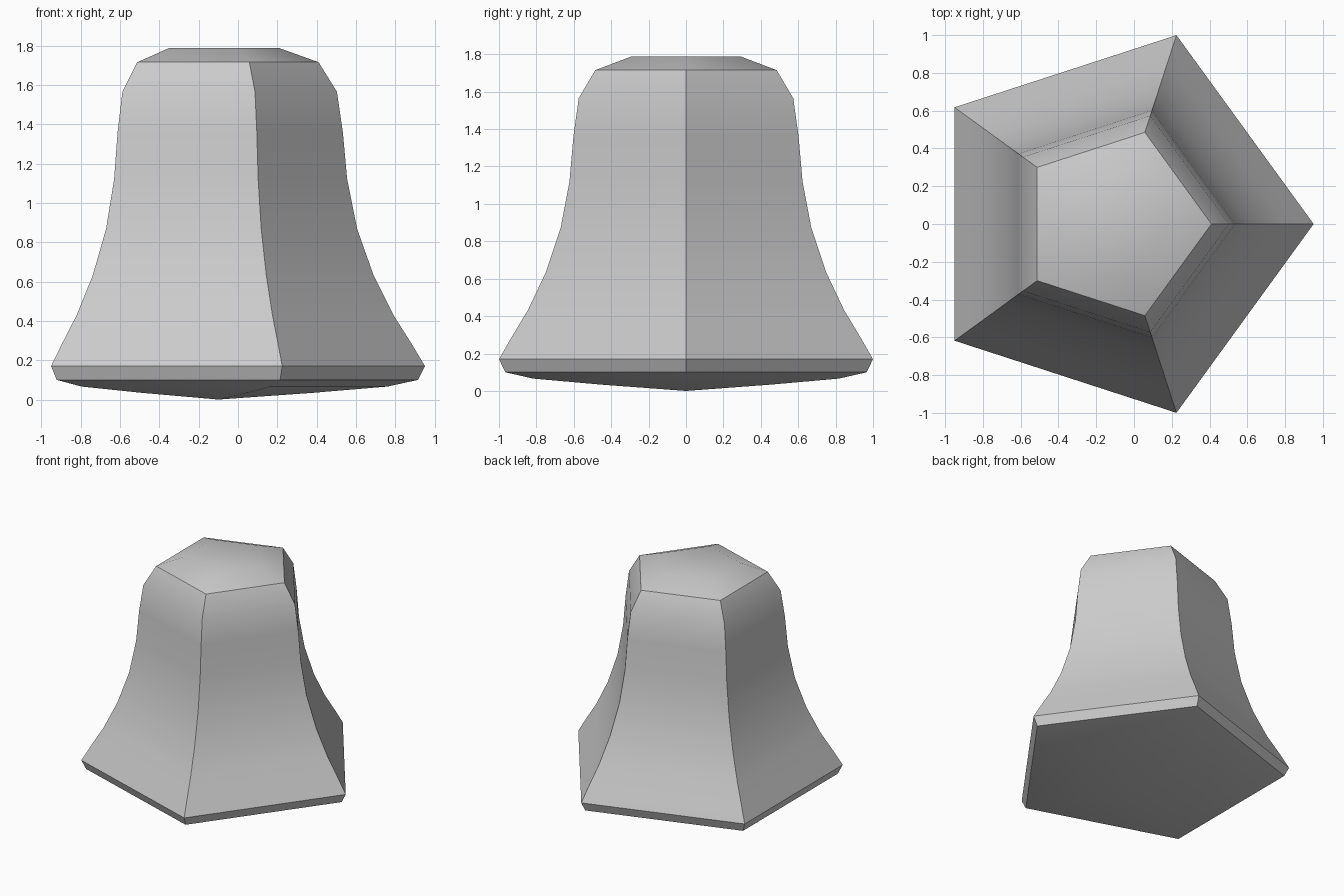
import bpy, bmesh, math

cube = bpy.data.objects.get("Cube")
if cube:
    bpy.data.objects.remove(cube, do_unlink=True)

SIDES = 5
CENTRE_X = -0.10  # pentagon axis, so the bounds are centred

# Bell outline as (corner radius, height), from underside to crown
PROFILE = [(0.48, 0.034), (0.86, 0.066), (1.016, 0.10), (1.051, 0.17),
           (0.985, 0.28), (0.89, 0.43), (0.79, 0.63), (0.705, 0.87),
           (0.655, 1.12), (0.633, 1.36), (0.603, 1.565), (0.51, 1.715),
           (0.31, 1.787)]

# Plain grey surface
grey = bpy.data.materials.new("light grey")
grey.use_nodes = True
colour = (0.6, 0.6, 0.6, 1)
grey.diffuse_color = colour
grey.node_tree.nodes["Principled BSDF"].inputs["Base Color"].default_value = colour

bm = bmesh.new()


def ring(radius, z):
    angles = [math.tau * i / SIDES for i in range(SIDES)]
    return [bm.verts.new((CENTRE_X + radius * math.cos(a),
                          radius * math.sin(a), z)) for a in angles]


# Five-sided bell wall
rings = [ring(r, z) for r, z in PROFILE]
for low, high in zip(rings, rings[1:]):
    for i in range(SIDES):
        j = (i + 1) % SIDES
        bm.faces.new((low[i], low[j], high[j], high[i]))

# Shallow pointed underside and flat crown
tip = bm.verts.new((CENTRE_X, 0, 0))
for i in range(SIDES):
    bm.faces.new((tip, rings[0][(i + 1) % SIDES], rings[0][i]))
bm.faces.new(rings[-1])
bmesh.ops.recalc_face_normals(bm, faces=bm.faces)

mesh = bpy.data.meshes.new("bell_body")
bm.to_mesh(mesh)
bm.free()
mesh.materials.append(grey)
bell = bpy.data.objects.new("bell_body", mesh)
bpy.context.collection.objects.link(bell)

# Smooth along the curve, crisp at corners and rim
bpy.ops.object.select_all(action="DESELECT")
bell.select_set(True)
bpy.context.view_layer.objects.active = bell
bpy.ops.object.shade_smooth_by_angle(angle=math.radians(30))
